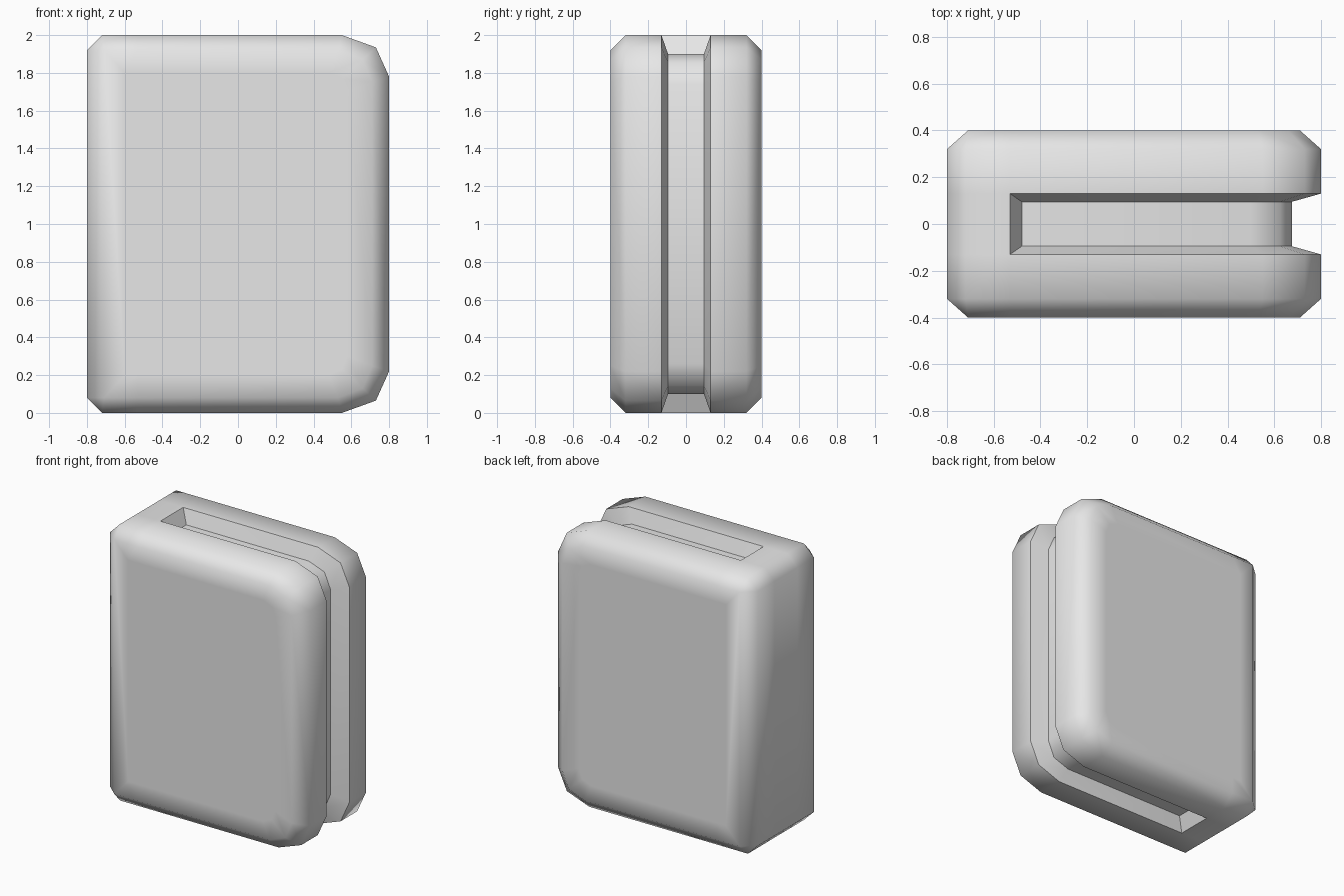
import bpy
import bmesh
import math

cube = bpy.data.objects.get("Cube")
if cube:
    bpy.data.objects.remove(cube, do_unlink=True)

grey = bpy.data.materials.new("plain grey")
grey.use_nodes = True
colour = (0.8, 0.8, 0.8, 1)
grey.diffuse_color = colour
grey.node_tree.nodes["Principled BSDF"].inputs["Base Color"].default_value = colour


def outline(half):
    """Closed x-z outline from its upper half, mirrored about mid height."""
    return half + [(x, 2 - z) for x, z in reversed(half)]


# Side outlines: widest rim, chamfered face edge, flat face centre, groove floor
rim = outline([(-.8, 1.92), (-.72, 2), (-.53, 2), (.55, 2), (.73, 1.935), (.8, 1.78)])
edge = outline([(-.71, 1.92), (-.71, 1.92), (-.53, 1.92), (.53, 1.92), (.66, 1.87), (.71, 1.75)])
centre = outline([(-.6, 1.8), (-.6, 1.8), (-.53, 1.8), (.48, 1.8), (.55, 1.77), (.58, 1.7)])
floor = outline([(-.48, 1.9), (.5, 1.9), (.625, 1.855), (.675, 1.74)])

bm = bmesh.new()
cache = {}


def vert(point, y):
    key = (round(point[0], 4), y, round(point[1], 4))
    if key not in cache:
        cache[key] = bm.verts.new(key)
    return cache[key]


def face(corners):
    verts = list(dict.fromkeys(vert(p, y) for p, y in corners))
    if len(verts) > 2:
        bm.faces.new(verts)


def bridge(a, ya, b, yb, closed=False):
    for i in range(len(a) if closed else len(a) - 1):
        j = (i + 1) % len(a)
        face([(a[i], ya), (a[j], ya), (b[j], yb), (b[i], yb)])


groove = rim[2:-2]
spine = rim[-3:] + rim[:3]

# Both rounded halves and their groove walls
for side in (-1, 1):
    face([(p, side * .4) for p in centre])
    bridge(centre, side * .4, edge, side * .4, True)
    bridge(edge, side * .4, rim, side * .32, True)
    bridge(rim, side * .32, rim, side * .13, True)
    bridge(groove, side * .13, floor, side * .095)

# Spine joining the halves, groove floor and its sloped ends
bridge(spine, -.13, spine, .13)
bridge(floor, -.095, floor, .095)
for end in (0, -1):
    face([(groove[end], -.13), (groove[end], .13), (floor[end], .095), (floor[end], -.095)])

bmesh.ops.recalc_face_normals(bm, faces=bm.faces[:])
mesh = bpy.data.meshes.new("grooved_block")
bm.to_mesh(mesh)
bm.free()
mesh.materials.append(grey)
block = bpy.data.objects.new("grooved_block", mesh)
bpy.context.collection.objects.link(block)

# Soft chamfers, crisp groove
bpy.ops.object.select_all(action='DESELECT')
block.select_set(True)
bpy.context.view_layer.objects.active = block
bpy.ops.object.shade_smooth_by_angle(angle=math.radians(50))
